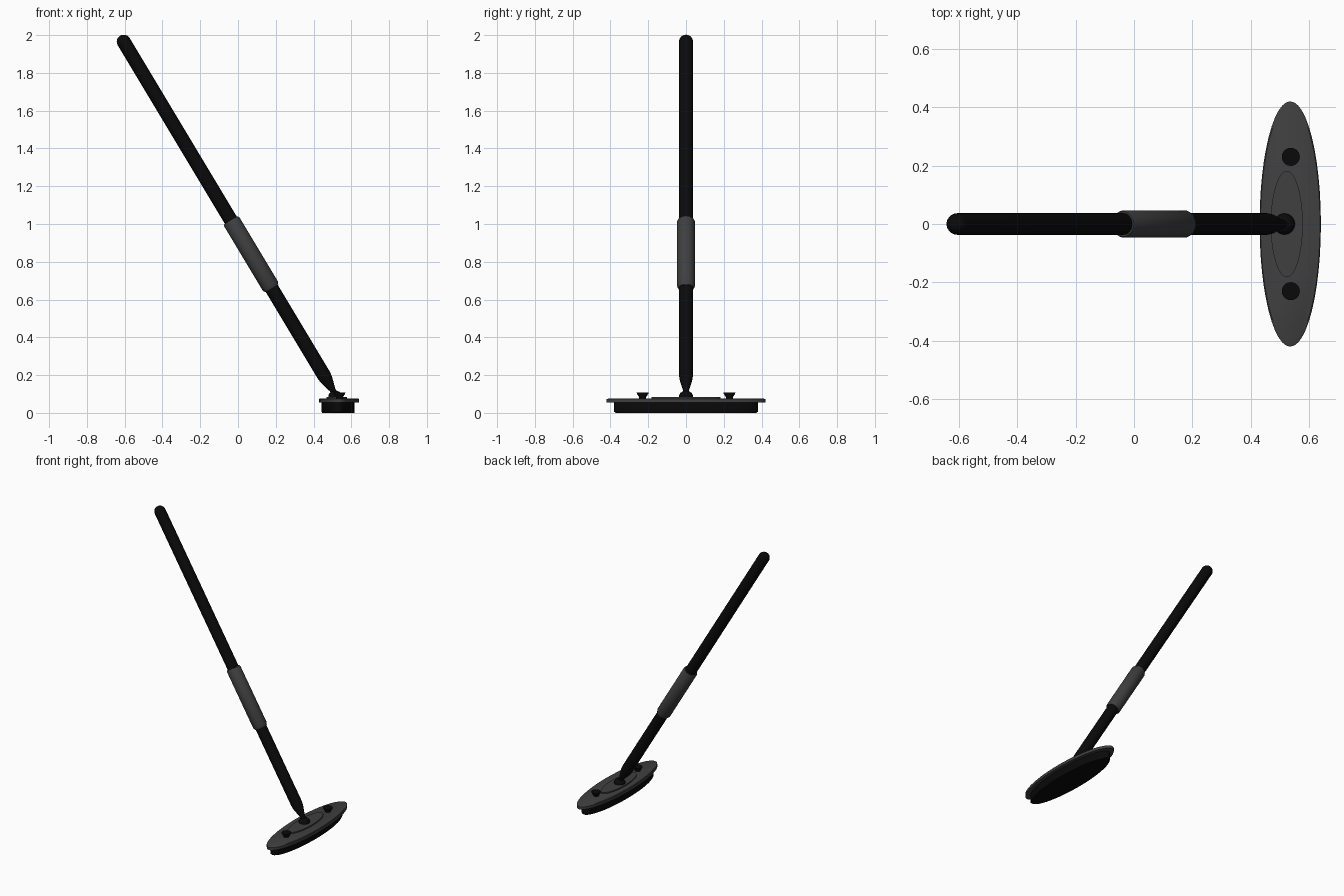
import bpy, bmesh, math
from mathutils import Vector

if "Cube" in bpy.data.objects:
    bpy.data.objects.remove(bpy.data.objects["Cube"])


def material(name, v):
    m = bpy.data.materials.new(name)
    m.diffuse_color = (v, v, v, 1)
    m.use_nodes = True
    m.node_tree.nodes["Principled BSDF"].inputs["Base Color"].default_value = m.diffuse_color
    return m


BLACK = material("black", 0.003)
GREY = material("dark_grey", 0.05)


def lathe(name, profile, origin, axis, mat, scale=(1, 1), seg=32):
    """Sweep (distance, radius) pairs round an axis; radius 0 closes to a point."""
    axis = Vector(axis).normalized()
    v = Vector((0, 1, 0))
    u = v.cross(axis).normalized()
    bm = bmesh.new()
    rings = []
    for t, r in profile:
        c = Vector(origin) + axis * t
        if r == 0:
            rings.append([bm.verts.new(c)] * seg)
        else:
            rings.append([bm.verts.new(c + u * (r * scale[0] * math.cos(a)) + v * (r * scale[1] * math.sin(a)))
                          for a in (2 * math.pi * i / seg for i in range(seg))])
    for a, b in zip(rings, rings[1:]):
        for i in range(seg):
            j = (i + 1) % seg
            bm.faces.new(list(dict.fromkeys((a[i], a[j], b[j], b[i]))))
    for ring in (rings[0], rings[-1]):
        if ring[0] is not ring[1]:
            bm.faces.new(ring)
    bmesh.ops.recalc_face_normals(bm, faces=bm.faces)
    me = bpy.data.meshes.new(name)
    bm.to_mesh(me)
    bm.free()
    ob = bpy.data.objects.new(name, me)
    bpy.context.collection.objects.link(ob)
    me.materials.append(mat)
    bpy.ops.object.select_all(action='DESELECT')
    ob.select_set(True)
    bpy.context.view_layer.objects.active = ob
    bpy.ops.object.shade_smooth_by_angle(angle=math.radians(35))
    return ob


# Leaning pole with a domed top and tapered foot
R = 0.037
top = (-0.605, 0, 1.965)
lean = (1.125, 0, -1.875)
dome = [(-R * math.cos(math.radians(a)), R * math.sin(math.radians(a))) for a in range(0, 91, 15)]
lathe("pole", dome + [(2.06, R), (2.085, 0.034), (2.15, 0.016), (2.18, 0.015)], top, lean, BLACK)

# Sleeve grip
lathe("grip", [(1.103, 0.036), (1.103, 0.043), (1.112, 0.047), (1.508, 0.047), (1.522, 0.041), (1.522, 0.036)],
      top, lean, GREY)

# Oval head: pad, plate and raised centre
UP = (0, 0, 1)
lathe("pad", [(0, 0.98), (0.006, 1), (0.056, 1)], (0.53, 0, 0), UP, BLACK, (0.087, 0.38), 48)
lathe("plate", [(0.054, 1), (0.073, 1), (0.077, 0.97)], (0.535, 0, 0), UP, GREY, (0.105, 0.42), 48)
lathe("raised_centre", [(0.07, 1), (0.085, 1)], (0.523, 0, 0), UP, GREY, (0.055, 0.182), 48)

# Swivel joint
lathe("swivel_joint", [(0.08, 0.036), (0.093, 0.036), (0.104, 0.031), (0.113, 0.02), (0.118, 0)],
      (0.515, 0, 0), UP, BLACK)

# Flared knobs on either side
for side, y in (("left", -0.23), ("right", 0.23)):
    lathe("knob_" + side, [(0.07, 0.017), (0.083, 0.018), (0.1, 0.03), (0.107, 0.031)],
          (0.537, y, 0), UP, BLACK, seg=24)
